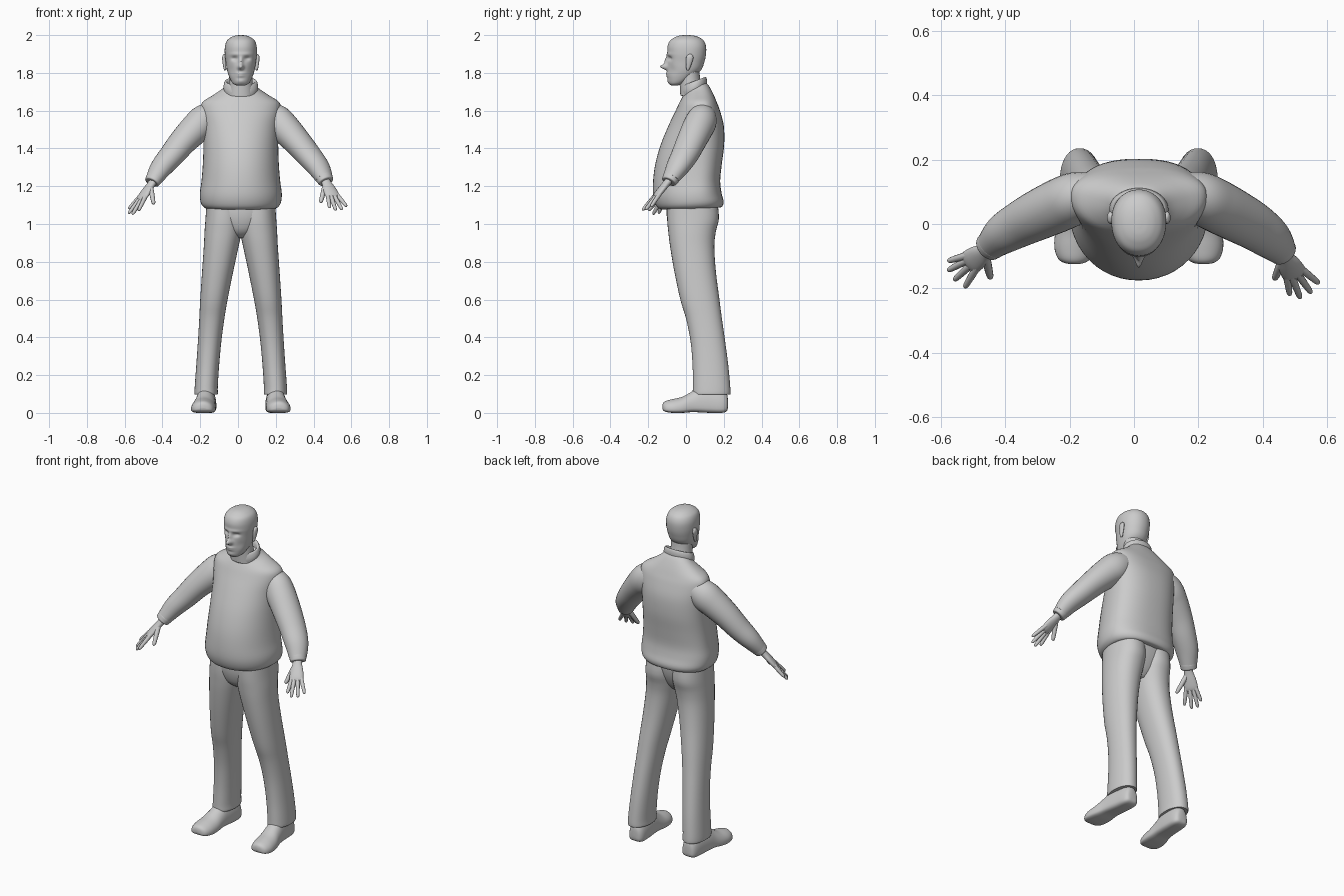
import bpy, bmesh, math
from mathutils import Vector

CX = 0.015  # body centre line


def catmull(rows, k):
    """Smoothly subdivide a list of number rows."""
    out = []
    for i in range(len(rows) - 1):
        p0, p1, p2 = rows[max(i - 1, 0)], rows[i], rows[i + 1]
        p3 = rows[min(i + 2, len(rows) - 1)]
        for j in range(k):
            t = j / k
            out.append([0.5 * (2 * b + (c - a) * t + (2 * a - 5 * b + 4 * c - d) * t * t
                               + (3 * b - a - 3 * c + d) * t ** 3)
                        for a, b, c, d in zip(p0, p1, p2, p3)])
    return out + [list(rows[-1])]


def spow(v, e):
    return math.copysign(abs(v) ** (2 / e), v)


def loft(name, tubes, mirror=False, x=0.0, angle=50):
    """One object from one or more stacks of rings."""
    bm = bmesh.new()
    for rings in tubes:
        vs = [[bm.verts.new(p) for p in r] for r in rings]
        n = len(vs[0])
        for a, b in zip(vs, vs[1:]):
            for i in range(n):
                bm.faces.new((a[i], a[(i + 1) % n], b[(i + 1) % n], b[i]))
        bm.faces.new(vs[0][::-1])
        bm.faces.new(vs[-1])
    bmesh.ops.recalc_face_normals(bm, faces=bm.faces)
    me = bpy.data.meshes.new(name)
    bm.to_mesh(me)
    bm.free()
    me.polygons.foreach_set("use_smooth", [True] * len(me.polygons))
    me.set_sharp_from_angle(angle=math.radians(angle))
    ob = bpy.data.objects.new(name, me)
    ob.location.x = x
    bpy.context.collection.objects.link(ob)
    if mirror:
        m = ob.modifiers.new("mirror", "MIRROR")
        m.use_mirror_merge = False
    return ob


def section(z, cx, w, yf, yb, yc, tilt=0.0, ef=2.1, eb=2.4, n=48):
    """Horizontal ring with separate front and back depth."""
    ring = []
    for i in range(n):
        t = 2 * math.pi * i / n
        c, s = math.cos(t), math.sin(t)
        e = eb if s > 0 else ef
        y = yc + (yb - yc if s > 0 else yc - yf) * spow(s, e)
        ring.append(Vector((cx + w * spow(c, e), y, z + tilt * (y - yc))))
    return ring


def tube(rows, k=5, n=20, side=None):
    """Rings along a path; row = x, y, z, side radius, up radius."""
    rows = catmull(rows, k)
    pts = [Vector(r[:3]) for r in rows]
    rings = []
    for i, r in enumerate(rows):
        d = (pts[min(i + 1, len(pts) - 1)] - pts[max(i - 1, 0)]).normalized()
        a = (side - d * side.dot(d) if side else d.cross(Vector((0, 0, 1)))).normalized()
        b = a.cross(d)
        rings.append([pts[i] + a * r[3] * math.cos(2 * math.pi * j / n)
                      + b * r[4] * math.sin(2 * math.pi * j / n) for j in range(n)])
    return rings


# Jacket body: z, half width, front y, back y, centre y, tilt
jacket = [(1.085, .165, -.115, .165, .05, .02), (1.085, .19, -.135, .19, .05, .04),
          (1.11, .211, -.158, .199, .05, .06), (1.16, .217, -.174, .188, .05, .04),
          (1.23, .208, -.174, .181, .055, 0), (1.32, .201, -.162, .19, .06, 0),
          (1.42, .198, -.134, .202, .07, 0), (1.52, .201, -.093, .2, .08, 0),
          (1.60, .212, -.055, .18, .085, 0), (1.645, .203, -.034, .163, .085, 0),
          (1.68, .15, -.02, .145, .07, .1), (1.71, .1, -.008, .122, .055, .3),
          (1.73, .08, -.003, .105, .05, .35)]
loft("jacket", [[section(z, 0, w, f, b, c, t) for z, w, f, b, c, t in catmull(jacket, 4)]], x=CX)

# Stand-up collar, open in the middle around the neck
collar = [(1.70, .088, -.022, .108), (1.725, .092, -.025, .112), (1.75, .087, -.022, .108),
          (1.757, .08, -.016, .1), (1.745, .071, -.01, .09), (1.70, .068, -.008, .086)]
loft("collar", [[section(z, 0, w, f, b, .045, .38, 2, 2)
                 for z, w, f, b in catmull(collar, 3)]], x=CX)

# Neck
neck = [(1.68, .066, -.03, .09), (1.76, .062, -.035, .076), (1.80, .062, -.04, .072),
        (1.85, .06, -.04, .07)]
loft("neck", [[section(z, 0, w, f, b, .02, 0, 2, 2) for z, w, f, b in catmull(neck, 3)]], x=CX)

# Head: z, half width, front y, back y, centre y, then sculpted face
head = [(1.733, .022, -.078, -.045, -.06), (1.745, .043, -.09, -.01, -.045),
        (1.775, .06, -.097, .035, -.02), (1.815, .073, -.099, .08, 0),
        (1.86, .08, -.097, .098, .01), (1.90, .085, -.098, .106, .01),
        (1.94, .084, -.098, .106, .01), (1.97, .074, -.085, .094, .005),
        (1.988, .053, -.06, .07, .005), (1.997, .03, -.035, .042, .005),
        (2.0, .008, -.01, .015, .005)]
bumps = [(0, 1.832, .036, .014, .014), (0, 1.862, .016, .011, .024),
         (.033, 1.876, -.013, .017, .011), (-.033, 1.876, -.013, .017, .011),
         (.03, 1.899, .004, .03, .009), (-.03, 1.899, .004, .03, .009),
         (0, 1.796, .008, .022, .007), (0, 1.783, .006, .02, .006),
         (0, 1.755, .005, .022, .012), (.052, 1.815, -.006, .018, .025),
         (-.052, 1.815, -.006, .018, .025)]
rings = [section(z, 0, w, f, b, c, 0, 2.15, 2.1, 80) for z, w, f, b, c in catmull(head, 8)]
for p in (p for r in rings for p in r if p.y < -.03):
    p.y -= sum(a * math.exp(-((p.x - bx) / sx) ** 2 - ((p.z - bz) / sz) ** 2)
               for bx, bz, a, sx, sz in bumps)
loft("head", [rings], x=CX, angle=80)

# Ears
ear = [(.082, .008, 1.815, .004, .006), (.084, .010, 1.822, .009, .007),
       (.087, .015, 1.85, .015, .009), (.089, .02, 1.88, .019, .010),
       (.087, .022, 1.893, .014, .008), (.085, .022, 1.899, .004, .004)]
loft("ears", [tube(ear, 3, 16, Vector((0, 1, 0)))], True, CX)

# Trousers: legs (z, inner x, outer x, front y, back y) and hips
leg = [(.098, .13, .238, .045, .228), (.1, .122, .245, .036, .235), (.14, .122, .244, .036, .234),
       (.25, .115, .236, .035, .224), (.38, .103, .227, .024, .207), (.5, .087, .220, .0, .19),
       (.6, .07, .215, -.03, .177), (.75, .04, .205, -.062, .158), (.88, .012, .196, -.084, .15),
       (.96, -.005, .192, -.094, .158), (1.03, -.01, .187, -.1, .174), (1.13, -.01, .18, -.1, .165)]
loft("trouser_legs", [[section(z, (a + b) / 2, (b - a) / 2, f, k, (f + k) / 2, 0, 2.2, 2.2, 36)
                       for z, a, b, f, k in catmull(leg, 4)]], True, CX)
hips = [(.925, .04, -.03, .09), (.96, .1, -.075, .12), (1.02, .16, -.098, .148),
        (1.08, .185, -.104, .16), (1.13, .18, -.1, .16)]
loft("trouser_hips", [[section(z, 0, w, f, b, .03) for z, w, f, b in catmull(hips, 3)]], x=CX)

# Shoes: y, centre x, half width, bottom z, top z
shoe = [(.222, .178, .012, .03, .07), (.216, .178, .034, .01, .1), (.19, .178, .047, .0, .125),
        (.13, .181, .051, .0, .14), (.07, .186, .053, .003, .135), (.03, .19, .056, .004, .112),
        (-.02, .196, .063, .0, .085), (-.07, .2, .063, .0, .073), (-.105, .201, .052, .005, .064),
        (-.12, .201, .034, .013, .054), (-.125, .201, .01, .025, .04)]
rings = []
for y, x, w, lo, hi in catmull(shoe, 4):
    base = lo + .3 * (hi - lo)
    ring = []
    for i in range(32):
        c, s = math.cos(math.pi * i / 16), math.sin(math.pi * i / 16)
        e = 2 if s > 0 else 3.5
        h = hi - base if s > 0 else base - lo
        ring.append(Vector((x + w * spow(c, e), y, max(0, base + h * spow(s, e)))))
    rings.append(ring)
loft("shoes", [rings], True, CX)


# Hands: palm tapering from wrist to knuckles, four fingers and a thumb
def hand(name, wrist, tips, thumb):
    w, tips, thumb = Vector(wrist), [Vector(t) for t in tips], Vector(thumb)
    s = (tips[0] - tips[3]).normalized()
    mid = sum(tips, Vector()) / 4
    palm = [(-.2, .026, .022), (.05, .026, .019), (.25, .035, .018), (.45, .039, .016),
            (.55, .036, .012), (.6, .026, .006)]
    parts = [tube([(*w.lerp(mid, t), a, b) for t, a, b in palm], 4, 20, s)]

    def finger(a, b, r):
        steps = [(0, 1.1), (.3, 1.1), (.6, 1), (.88, .85), (.97, .55), (1, .15)]
        parts.append(tube([(*a.lerp(b, t), r * q, r * q) for t, q in steps], 3, 12))

    for t in tips:
        finger(w.lerp(t, .45), t, .0105)
    finger(w.lerp(mid, .12) + s * .012, thumb, .0125)
    loft(name, parts, angle=60)


# Sleeves with gathered cuffs, each arm posed slightly differently
def sleeve(name, rows):
    end, prev = Vector(rows[-1][:3]), Vector(rows[-2][:3])
    d = (end - prev).normalized()
    cuff = [(*(end + d * t), a, b) for t, a, b in
            ((-.012, .04, .036), (-.008, .048, .043), (.008, .046, .041),
             (.022, .043, .037), (.024, .032, .028))]
    loft(name, [tube(rows, 6, 28), tube(cuff, 3, 28)])


sleeve("left_sleeve", [(-.13, .09, 1.575, .07, .075), (-.18, .082, 1.545, .08, .086),
                       (-.225, .062, 1.505, .083, .082), (-.29, .032, 1.438, .079, .073),
                       (-.35, .002, 1.365, .072, .065), (-.405, -.03, 1.30, .063, .056),
                       (-.445, -.065, 1.238, .047, .042)])
sleeve("right_sleeve", [(.155, .09, 1.575, .07, .075), (.205, .082, 1.545, .08, .086),
                        (.25, .06, 1.503, .083, .082), (.313, .027, 1.435, .08, .073),
                        (.375, -.008, 1.362, .074, .065), (.425, -.045, 1.30, .065, .056),
                        (.457, -.08, 1.242, .049, .042)])
hand("left_hand", (-.456, -.08, 1.215),
     [(-.527, -.198, 1.07), (-.56, -.175, 1.05), (-.58, -.145, 1.055), (-.579, -.115, 1.08)],
     (-.446, -.17, 1.105))
hand("right_hand", (.465, -.095, 1.225),
     [(.485, -.222, 1.085), (.518, -.232, 1.072), (.552, -.215, 1.075), (.576, -.185, 1.092)],
     (.437, -.172, 1.112))
